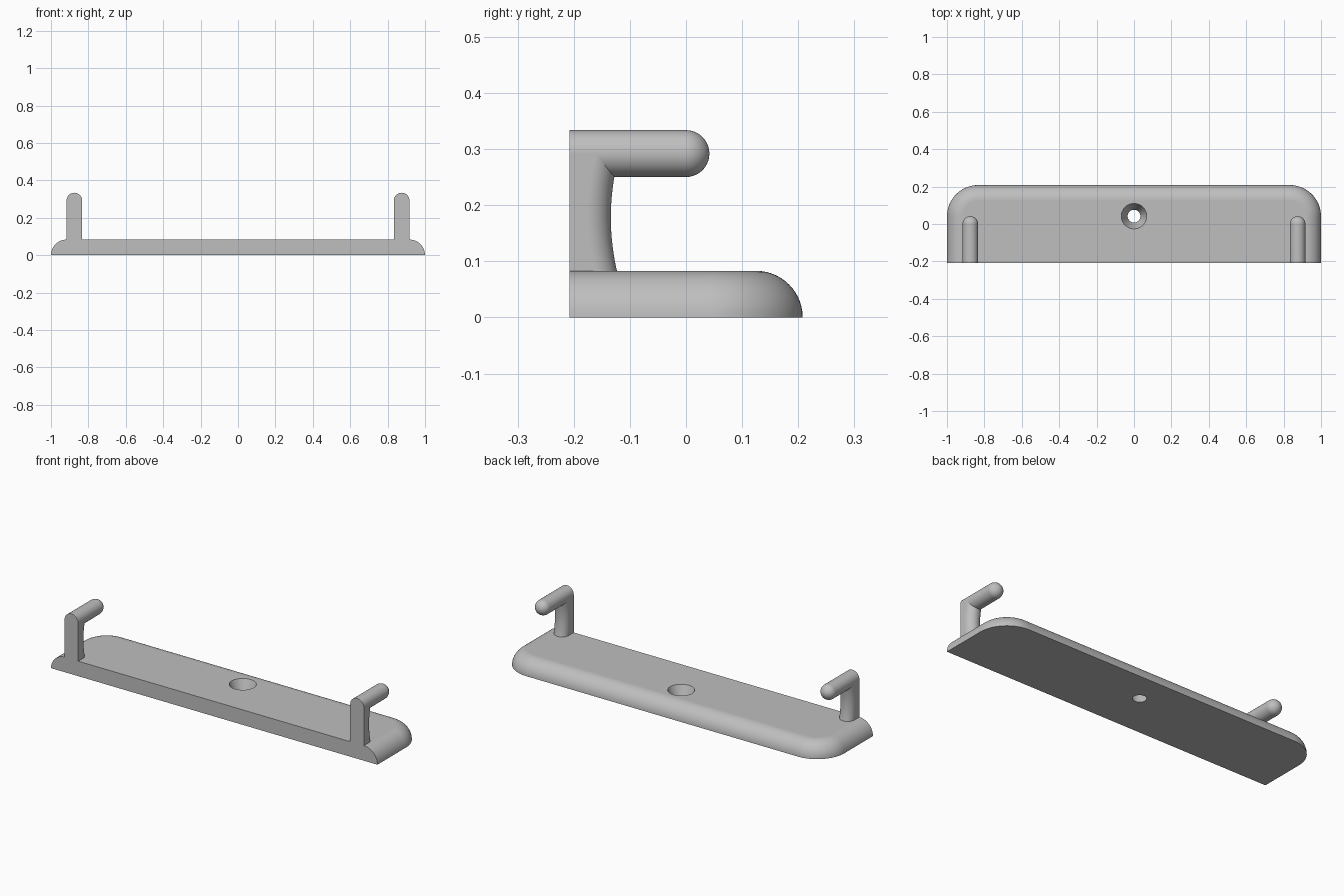
import bpy, bmesh
from math import sin, cos, pi, radians

default = bpy.data.objects.get("Cube")
if default:
    bpy.data.objects.remove(default)

FRONT = -0.208      # flat front plane
H = 0.083           # base thickness and edge rounding radius
R = 0.0417          # hook radius
HOOK_X = 0.875
ARM_Z = 0.292

grey = bpy.data.materials.new("light_grey")
grey.use_nodes = True
colour = (0.52, 0.52, 0.52, 1)
grey.diffuse_color = colour
grey.node_tree.nodes["Principled BSDF"].inputs["Base Color"].default_value = colour


def loft(name, rings):
    """Skin a list of closed rings and cap both ends."""
    bm = bmesh.new()
    loops = [[bm.verts.new(p) for p in ring] for ring in rings]
    for a, b in zip(loops, loops[1:]):
        n = len(a)
        for i in range(n):
            j = (i + 1) % n
            bm.faces.new((a[i], a[j], b[j], b[i]))
    bm.faces.new(loops[0][::-1])
    bm.faces.new(loops[-1])
    bmesh.ops.recalc_face_normals(bm, faces=bm.faces)
    mesh = bpy.data.meshes.new(name)
    bm.to_mesh(mesh)
    bm.free()
    mesh.materials.append(grey)
    obj = bpy.data.objects.new(name, mesh)
    bpy.context.collection.objects.link(obj)
    return obj


def activate(obj):
    bpy.ops.object.select_all(action="DESELECT")
    obj.select_set(True)
    bpy.context.view_layer.objects.active = obj


def finish(obj):
    activate(obj)
    bpy.ops.object.shade_smooth_by_angle(angle=radians(30))
    obj.modifiers.new("even_normals", "WEIGHTED_NORMAL").keep_sharp = True


def circle(radius, n=48):
    return [(radius * cos(2 * pi * i / n), radius * sin(2 * pi * i / n)) for i in range(n)]


# Base plate: rounded on both sides and the back, flat at the front
def base_ring(inset, z, steps=16):
    r = 0.167 - inset
    pts = [(1 - inset, FRONT, z)]
    for side, start in ((1, 0), (-1, pi / 2)):
        for i in range(steps + 1):
            a = start + pi / 2 * i / steps
            pts.append((side * 0.833 + r * cos(a), 0.041 + r * sin(a), z))
    pts.append((inset - 1, FRONT, z))
    return pts


angles = [pi / 2 * i / 14 for i in range(15)]
base = loft("base_plate", [base_ring(H * (1 - cos(t)), H * sin(t)) for t in angles])

# Tapered screw hole, running slightly past both surfaces
cutter = loft("hole_cutter", [
    [(x, y + 0.042, z) for x, y in circle(0.034 + 0.034 * z / H)]
    for z in (-0.01, H + 0.01)])
cutter.hide_render = True
cut = base.modifiers.new("screw_hole", "BOOLEAN")
cut.operation = "DIFFERENCE"
cut.solver = "EXACT"
cut.object = cutter
activate(base)
bpy.ops.object.modifier_apply(modifier=cut.name)
bpy.data.objects.remove(cutter)
finish(base)


# Hook post: flat front, rounded and slightly hollowed back
def post_ring(x, z, steps=24):
    back = -0.134 + 1.2 * (z - 0.178) ** 2
    pts = [(x + R, FRONT, z)]
    for i in range(steps + 1):
        a = pi * i / steps
        pts.append((x + R * cos(a), back - R + R * sin(a), z))
    pts.append((x - R, FRONT, z))
    return pts


# Hook arm: round bar with a domed tip
def arm_rings(x):
    stations = [(FRONT, R)]
    stations += [(R * sin(radians(d)), R * cos(radians(d))) for d in range(0, 89, 8)]
    return [[(x + u, y, ARM_Z + v) for u, v in circle(r)] for y, r in stations]


for side, sign in (("left", 1), ("right", -1)):
    x = sign * HOOK_X
    zs = [H - 0.003 + (ARM_Z - H + 0.003) * i / 14 for i in range(15)]
    finish(loft(side + "_hook_post", [post_ring(x, z) for z in zs]))
    finish(loft(side + "_hook_arm", arm_rings(x)))
